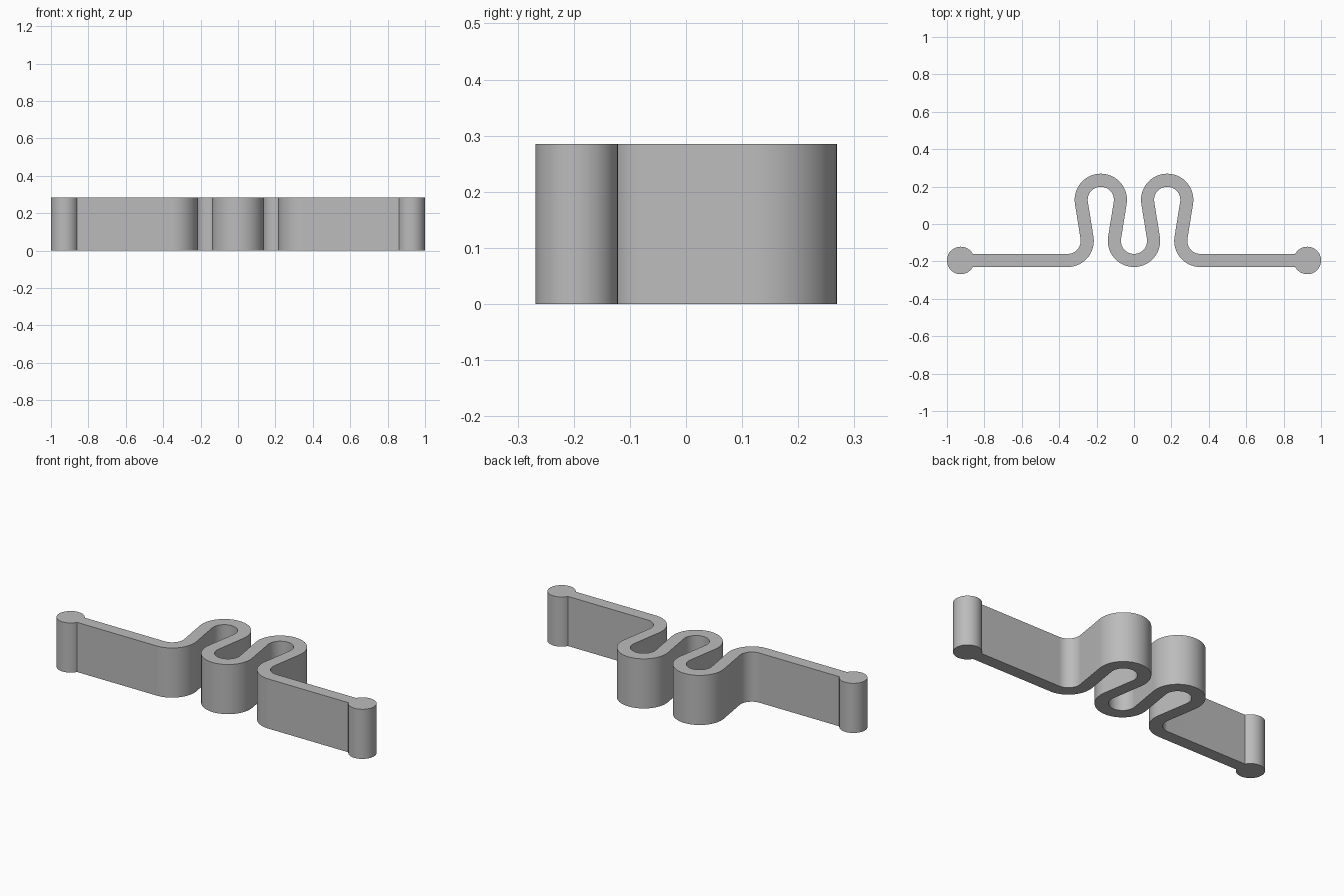
import bpy, bmesh
from math import pi, sin, cos, asin, acos, atan2, hypot
from mathutils import Vector

if "Cube" in bpy.data.objects:
    bpy.data.objects.remove(bpy.data.objects["Cube"])

HEIGHT = 0.285
HALF = 0.035        # half the band thickness
BEND = 0.105        # centreline radius of every bend
PITCH = 0.1775      # sideways spacing of the bends
LOW, HIGH = -0.09, 0.129
PIN_R = 0.0735
PIN_X = 1 - PIN_R
LINE_Y = LOW - BEND

# Direction from a lower bend's centre to where it meets the next straight
rise = HIGH - LOW
tangent = atan2(rise, PITCH) - acos(2 * BEND / hypot(PITCH, rise))


def arc(x, y, radius, start, end, steps):
    """Points on an arc, each with its angle."""
    angles = [start + (end - start) * i / steps for i in range(steps + 1)]
    return [(Vector((x + radius * cos(a), y + radius * sin(a))), a) for a in angles]


def bend(x, y, start, end, turn):
    """Centreline points with left-hand normals; turn is +1 for anticlockwise."""
    return [(p, Vector((cos(a), sin(a))) * -turn)
            for p, a in arc(x, y, BEND, start, end, 32)]


# Centreline: straight arm, five alternating bends, straight arm
path = bend(-2 * PITCH, LOW, -pi / 2, tangent, 1)
path += bend(-PITCH, HIGH, pi + tangent, -tangent, -1)
path += bend(0, LOW, pi - tangent, 2 * pi + tangent, 1)
path += bend(PITCH, HIGH, pi + tangent, -tangent, -1)
path += bend(2 * PITCH, LOW, pi - tangent, 3 * pi / 2, 1)

# Outline: lower side, right round end, upper side, left round end
neck = asin(HALF / PIN_R)
outline = [p - n * HALF for p, n in path]
outline += [p for p, a in arc(PIN_X, LINE_Y, PIN_R, neck - pi, pi - neck, 48)]
outline += [p + n * HALF for p, n in reversed(path)]
outline += [p for p, a in arc(-PIN_X, LINE_Y, PIN_R, neck, 2 * pi - neck, 48)]

# Extrude the outline into the spring band
bm = bmesh.new()
base = bm.faces.new([bm.verts.new((p.x, p.y, 0)) for p in outline])
result = bmesh.ops.extrude_face_region(bm, geom=[base], use_keep_orig=True)
top = [v for v in result["geom"] if isinstance(v, bmesh.types.BMVert)]
bmesh.ops.translate(bm, verts=top, vec=(0, 0, HEIGHT))
bmesh.ops.recalc_face_normals(bm, faces=bm.faces)
mesh = bpy.data.meshes.new("spring_band")
bm.to_mesh(mesh)
bm.free()
band = bpy.data.objects.new("spring_band", mesh)
bpy.context.collection.objects.link(band)

# Plain grey
grey = bpy.data.materials.new("grey")
grey.use_nodes = True
colour = (0.5, 0.5, 0.5, 1)
grey.diffuse_color = colour
grey.node_tree.nodes["Principled BSDF"].inputs["Base Color"].default_value = colour
mesh.materials.append(grey)

bpy.ops.object.select_all(action="DESELECT")
band.select_set(True)
bpy.context.view_layer.objects.active = band
bpy.ops.object.shade_smooth_by_angle(angle=pi / 6)
